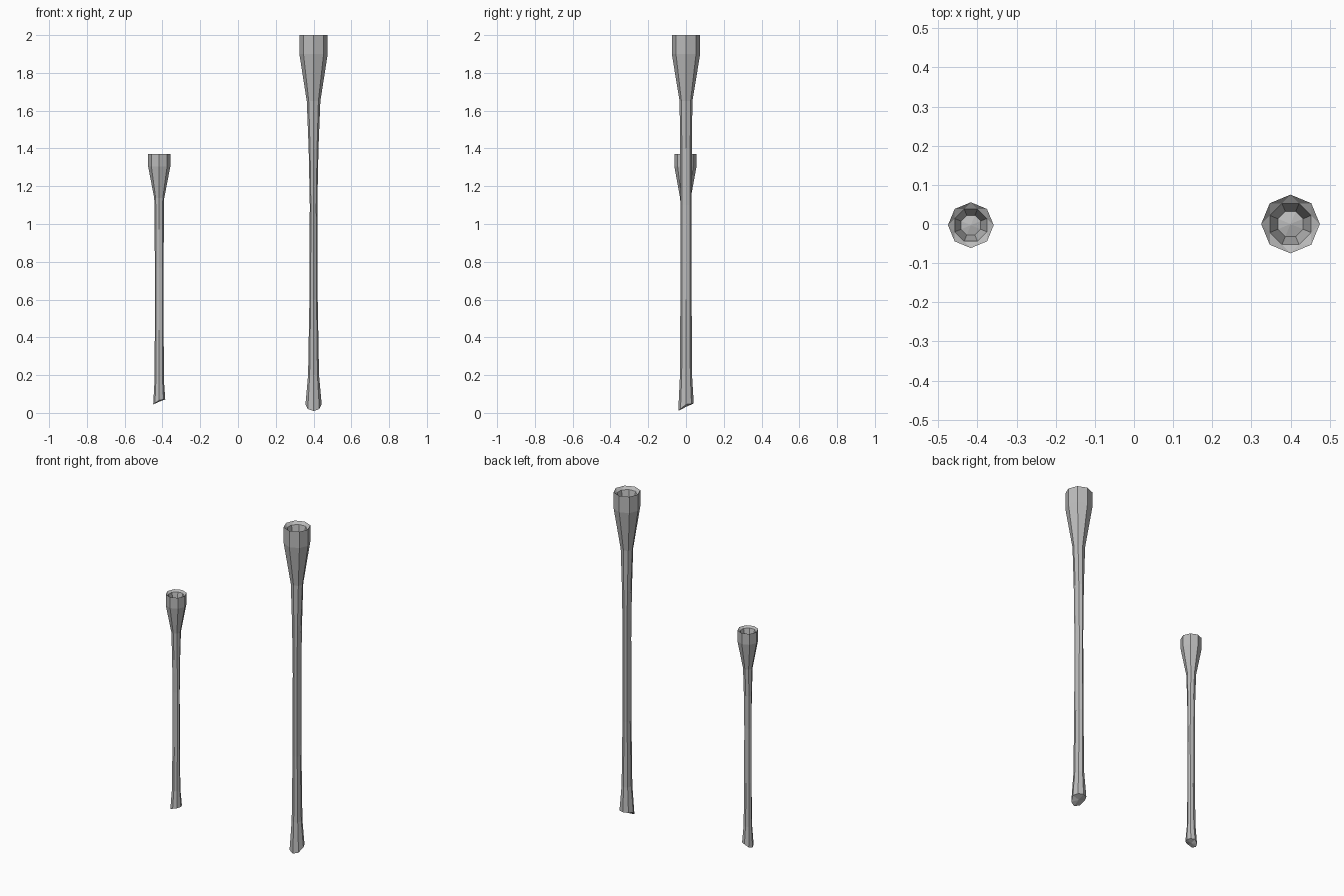
import bpy, bmesh
from math import sin, cos, pi

old = bpy.data.objects.get("Cube")
if old:
    bpy.data.objects.remove(old, do_unlink=True)

SIDES = 8
grey = bpy.data.materials.new("plain grey")
grey.use_nodes = True
grey.diffuse_color = (0.5, 0.5, 0.5, 1)
grey.node_tree.nodes["Principled BSDF"].inputs["Base Color"].default_value = grey.diffuse_color

# Outer profile from the foot up: height, x radius, y radius
STEM = [(0.2, 0.029, 0.032), (0.6, 0.022, 0.030), (1.1, 0.020, 0.030),
        (1.4, 0.026, 0.031), (1.65, 0.036, 0.034), (1.9, 0.075, 0.075),
        (2.0, 0.075, 0.075)]


def ring(bm, rx, ry, height, turn=0.0):
    """One octagon; height is a function of the sideways y direction."""
    verts = []
    for i in range(SIDES):
        a = 2 * pi * (i + turn) / SIDES
        verts.append(bm.verts.new((rx * cos(a), ry * sin(a), height(sin(a)))))
    return verts


def bridge(bm, low, high):
    for i in range(SIDES):
        j = (i + 1) % SIDES
        bm.faces.new((low[i], low[j], high[j], high[i]))


def fan(bm, loop, point):
    tip = bm.verts.new(point)
    for i in range(SIDES):
        bm.faces.new((loop[i], loop[(i + 1) % SIDES], tip))


def torch(name, location, scale, turn):
    bm = bmesh.new()
    # Flared foot with a slanted cut, lowest at the front
    foot = ring(bm, 0.043, 0.041, lambda s: 0.045 + (0.035 * s if s < 0 else 0.005 * s))
    fan(bm, foot, (0, 0, 0.032))
    # Stem and flared cup
    last = foot
    for z, rx, ry in STEM:
        new = ring(bm, rx, ry, lambda s: z)
        bridge(bm, last, new)
        last = new
    # Faceted rim, alternating triangles to a half-turned inner ring
    inner = ring(bm, 0.057, 0.057, lambda s: 1.985, 0.5)
    for i in range(SIDES):
        j = (i + 1) % SIDES
        bm.faces.new((last[i], last[j], inner[i]))
        bm.faces.new((last[j], inner[j], inner[i]))
    # Hollow of the cup
    floor = ring(bm, 0.035, 0.035, lambda s: 1.89, 0.5)
    bridge(bm, inner, floor)
    fan(bm, floor, (0, 0, 1.9))
    bmesh.ops.recalc_face_normals(bm, faces=bm.faces)
    mesh = bpy.data.meshes.new(name)
    bm.to_mesh(mesh)
    bm.free()
    mesh.materials.append(grey)
    obj = bpy.data.objects.new(name, mesh)
    obj.location, obj.scale = location, scale
    obj.rotation_euler.z = turn
    bpy.context.collection.objects.link(obj)


torch("tall_torch", (0.4, 0, 0), (1, 1, 1), 0)
torch("short_torch", (-0.417, -0.003, 0.038), (0.78, 0.78, 0.666), -pi / 2)
